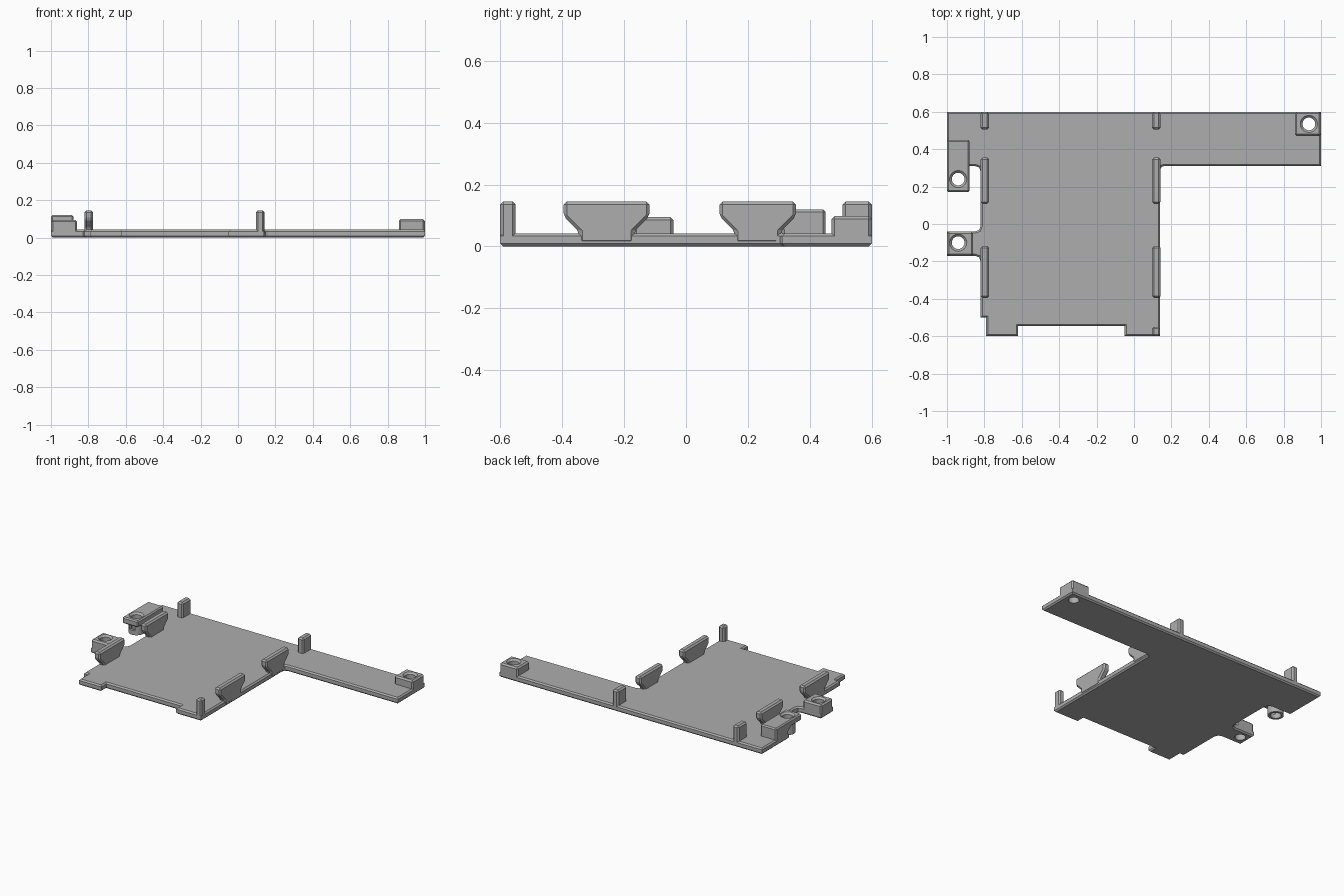
import bpy, bmesh, math
from mathutils import Matrix, Vector

old = bpy.data.objects.get("Cube")
if old:
    bpy.data.objects.remove(old, do_unlink=True)

grey = bpy.data.materials.new("plain grey")
grey.use_nodes = True
COLOR = (0.42, 0.42, 0.42, 1)
grey.diffuse_color = COLOR
grey.node_tree.nodes["Principled BSDF"].inputs["Base Color"].default_value = COLOR


def finish(name, bm):
    bmesh.ops.recalc_face_normals(bm, faces=bm.faces)
    me = bpy.data.meshes.new(name)
    bm.to_mesh(me)
    bm.free()
    ob = bpy.data.objects.new(name, me)
    bpy.context.collection.objects.link(ob)
    me.materials.append(grey)
    return ob


def prism(name, points, depth, chamfer=0.0, caps_only=False):
    """Extrude a closed 3D outline along depth and chamfer its edges."""
    bm = bmesh.new()
    depth = Vector(depth)
    face = bm.faces.new([bm.verts.new(p) for p in points])
    top = bmesh.ops.extrude_face_region(bm, geom=[face], use_keep_orig=True)
    bmesh.ops.translate(bm, vec=depth, verts=[v for v in top["geom"] if isinstance(v, bmesh.types.BMVert)])
    bmesh.ops.recalc_face_normals(bm, faces=bm.faces)
    if chamfer:
        edges = [e for e in bm.edges if not caps_only
                 or abs((e.verts[0].co - e.verts[1].co).normalized().dot(depth.normalized())) < 0.5]
        bmesh.ops.bevel(bm, geom=edges, offset=chamfer, segments=1, affect='EDGES', clamp_overlap=True)
    return finish(name, bm)


def block(name, x, y, z, chamfer=0.01):
    base = [(x[0], y[0], z[0]), (x[1], y[0], z[0]), (x[1], y[1], z[0]), (x[0], y[1], z[0])]
    return prism(name, base, (0, 0, z[1] - z[0]), chamfer)


def cylinder(name, x, y, z, r1, r2):
    bm = bmesh.new()
    bmesh.ops.create_cone(bm, cap_ends=True, segments=32, radius1=r1, radius2=r2, depth=z[1] - z[0],
                          matrix=Matrix.Translation((x, y, (z[0] + z[1]) / 2)))
    return finish(name, bm)


def cut(target, cutter):
    """Subtract the cutter, then discard it."""
    cutter.hide_render = True
    mod = target.modifiers.new("cut", 'BOOLEAN')
    mod.operation = 'DIFFERENCE'
    mod.solver = 'EXACT'
    mod.object = cutter
    bpy.context.view_layer.objects.active = target
    bpy.ops.object.modifier_apply(modifier=mod.name)
    bpy.data.objects.remove(cutter, do_unlink=True)


def screw_hole(target, x, y, top):
    cut(target, cylinder("hole_cutter", x, y, (-0.1, 0.3), 0.034, 0.034))
    cut(target, cylinder("rim_cutter", x, y, (top - 0.012, top + 0.012), 0.034, 0.058))


# Base plate with side arm, mounting ear and front notch
L, R, T = -0.82, 0.14, 0.042
outline = [
    (-0.79, -0.6), (-0.62, -0.6), (-0.62, -0.545), (-0.05, -0.545), (-0.05, -0.6), (R, -0.6),
    (R, 0.29), (0.146, 0.304), (0.16, 0.31), (1, 0.31), (1, 0.6), (-1, 0.6), (-1, 0.31),
    (-0.85, 0.31), (-0.828, 0.302), (L, 0.28), (L, -0.01), (-0.828, -0.032), (-0.85, -0.04),
    (-1, -0.04), (-1, -0.17), (-0.85, -0.17), (-0.828, -0.178), (L, -0.2), (L, -0.5), (-0.79, -0.5),
]
plate = prism("base_plate", [(x, y, 0) for x, y in outline], (0, 0, T), 0.009, True)
for hx, hy in ((0.935, 0.535), (-0.94, -0.1)):
    cut(plate, cylinder("hole_cutter", hx, hy, (-0.1, 0.2), 0.034, 0.034))

# Raised corner screw pads
corner_pad = block("corner_pad", (0.86, 1), (0.47, 0.6), (0.02, 0.098))
screw_hole(corner_pad, 0.935, 0.535, 0.098)
side_pad = block("side_pad", (-1, -0.86), (-0.17, -0.04), (0.012, 0.095))
screw_hole(side_pad, -0.94, -0.1, 0.095)

# Overhanging screw tab: solid root with a thinner tongue
tab_profile = [(0.45, 0.02), (0.45, 0.12), (0.17, 0.12), (0.17, 0.075), (0.28, 0.075), (0.31, 0.05), (0.31, 0.02)]
tab = prism("screw_tab", [(-1, y, z) for y, z in tab_profile], (0.12, 0, 0), 0.008)
screw_hole(tab, -0.94, 0.24, 0.12)

# Split boss hanging below the tab
boss = cylinder("split_boss", -0.94, 0.24, (0.005, 0.09), 0.05, 0.05)
cut(boss, cylinder("hole_cutter", -0.94, 0.24, (-0.1, 0.2), 0.034, 0.034))
cut(boss, block("slot_cutter", (-0.96, -0.92), (0.15, 0.33), (0.035, 0.075), 0))

# Flared retaining walls in pairs, narrow at the foot
for side, x0 in (("left", 0.097), ("right", -0.82)):
    for place, y0, y1 in (("rear", 0.108, 0.355), ("front", -0.395, -0.118)):
        prof = [(y0 + 0.05, 0.01), (y1 - 0.05, 0.01), (y1 - 0.05, 0.047), (y1, 0.097),
                (y1, 0.145), (y0, 0.145), (y0, 0.097), (y0 + 0.05, 0.047)]
        prism(f"{place}_{side}_wall", [(x0, y, z) for y, z in prof], (0.045, 0, 0), 0.01)
    # Corner posts on the back edge
    block(f"rear_{side}_post", (x0, x0 + 0.045), (0.505, 0.6), (0.01, 0.145))
block("front_left_post", (0.097, R), (-0.6, -0.55), (0.01, 0.145))
